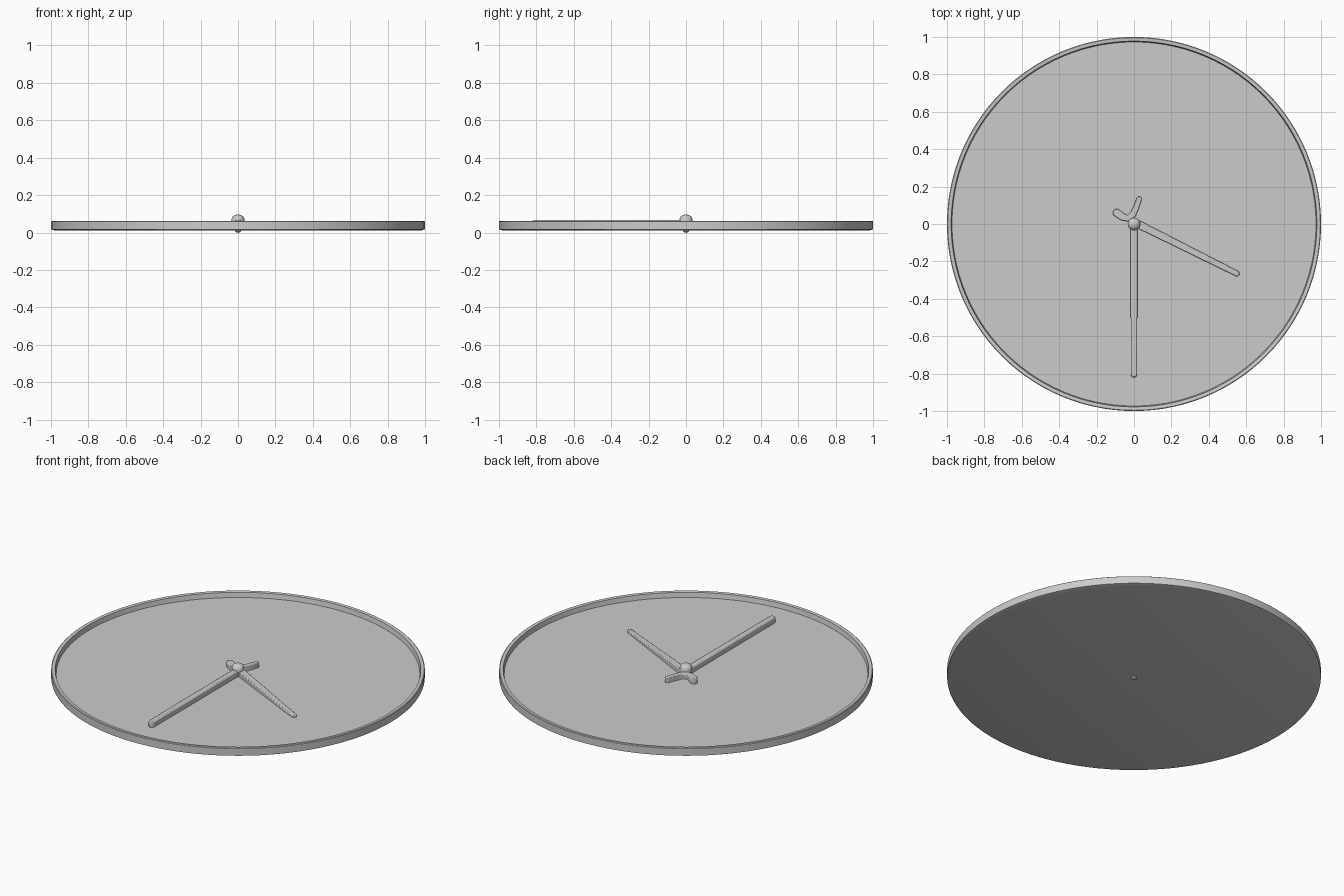
import bpy, bmesh, math
from mathutils import Vector

cube = bpy.data.objects.get("Cube")
if cube:
    bpy.data.objects.remove(cube, do_unlink=True)

FACE_Z = 0.032


def finish(name, bm, bevel=0.0):
    bmesh.ops.recalc_face_normals(bm, faces=bm.faces)
    mesh = bpy.data.meshes.new(name)
    bm.to_mesh(mesh)
    bm.free()
    obj = bpy.data.objects.new(name, mesh)
    bpy.context.collection.objects.link(obj)
    if bevel:
        mod = obj.modifiers.new("Soft edges", 'BEVEL')
        mod.width, mod.segments = bevel, 2
    bpy.ops.object.select_all(action='DESELECT')
    obj.select_set(True)
    bpy.context.view_layer.objects.active = obj
    bpy.ops.object.shade_smooth_by_angle(angle=math.radians(35))
    return obj


def lathe(name, profile, steps):
    """Revolve an (r, z) profile around the z axis."""
    bm = bmesh.new()
    verts = [bm.verts.new((r, 0, z)) for r, z in profile]
    edges = [bm.edges.new(pair) for pair in zip(verts, verts[1:])]
    bmesh.ops.spin(bm, geom=verts + edges, cent=(0, 0, 0), axis=(0, 0, 1),
                   angle=math.tau, steps=steps, use_merge=True)
    bmesh.ops.remove_doubles(bm, verts=bm.verts, dist=1e-5)
    return finish(name, bm)


def strip(name, path, radii, tops, bevel=0.006):
    """Round-ended bar along a flat path, standing on the dial face."""
    pts = [Vector(p) for p in path]
    last = len(pts) - 1
    outline = []
    for side in (1, -1):
        for i in (range(last + 1) if side == 1 else range(last, -1, -1)):
            t = i / last
            radius = radii[0] + (radii[1] - radii[0]) * t
            top = tops[0] + (tops[1] - tops[0]) * t
            along = (pts[min(i + 1, last)] - pts[max(i - 1, 0)]).normalized()
            across = Vector((-along.y, along.x)) * side
            is_end = i == (last if side == 1 else 0)
            # Each side finishes by sweeping round its end cap
            for k in range(6 if is_end else 1):
                a = math.pi * k / 6
                offset = across * math.cos(a) + along * side * math.sin(a)
                outline.append((pts[i] + offset * radius, top))
    bm = bmesh.new()
    low = [bm.verts.new((p.x, p.y, FACE_Z - 0.004)) for p, _ in outline]
    high = [bm.verts.new((p.x, p.y, z)) for p, z in outline]
    bm.faces.new(low)
    bm.faces.new(high)
    for i in range(len(low)):
        j = (i + 1) % len(low)
        bm.faces.new((low[i], low[j], high[j], high[i]))
    return finish(name, bm, bevel)


# Shallow dish: flat back, outer wall, thin rim and recessed face
lathe("dial_dish", [(0, 0.012), (0.984, 0.012), (1, 0.017), (1, 0.059),
                    (0.996, 0.062), (0.978, 0.06), (0.973, FACE_Z),
                    (0, FACE_Z)], 112)

# Central hub and the pin end on the back
lathe("centre_hub", [(0, FACE_Z), (0.033, FACE_Z), (0.034, 0.074),
                     (0.028, 0.086), (0.016, 0.094), (0, 0.096)], 16)
lathe("back_pin", [(0, 0), (0.01, 0.001), (0.017, 0.006),
                   (0.017, 0.02), (0, 0.02)], 12)

# Hands and their forked counter tail
strip("minute_hand", [(0, 0), (0, -0.804)], (0.018, 0.017), (0.066, 0.066))
strip("hour_hand", [(0, 0.01), (0.55, -0.265)], (0.021, 0.015),
      (0.063, 0.043), 0.004)
strip("hand_tails", [(-0.093, 0.06), (-0.06, 0.038), (-0.03, 0.03),
                     (-0.005, 0.052), (0.012, 0.09), (0.028, 0.134)],
      (0.021, 0.014), (0.06, 0.06))
